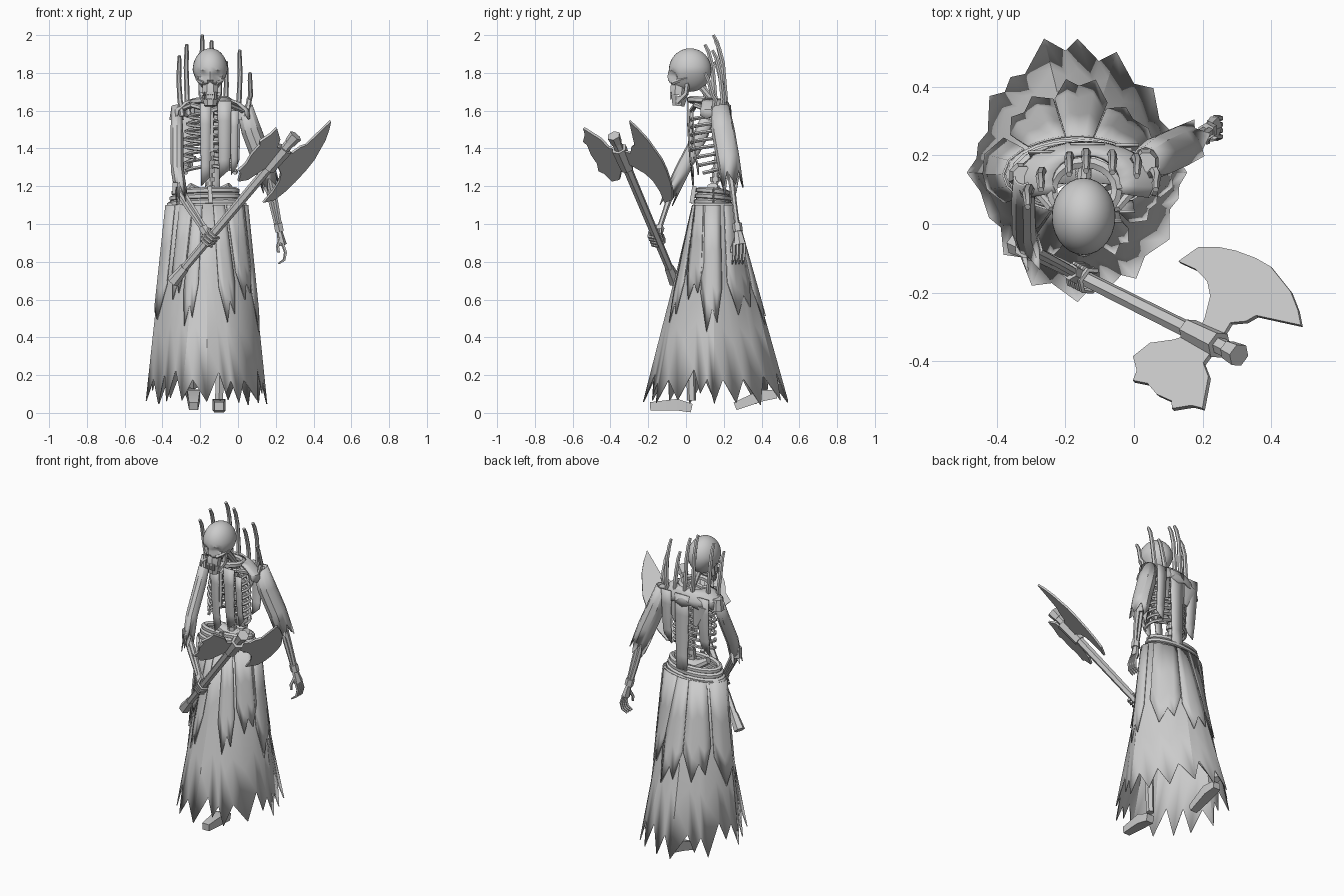
import bpy, bmesh, random
from math import sin, cos, pi, radians
from mathutils import Vector as V

random.seed(4)
cube = bpy.data.objects.get("Cube")
if cube:
    bpy.data.objects.remove(cube)

grey = bpy.data.materials.new("bone grey")
grey.use_nodes = True
grey.diffuse_color = (0.6, 0.6, 0.6, 1)
grey.node_tree.nodes["Principled BSDF"].inputs["Base Color"].default_value = (0.6, 0.6, 0.6, 1)


def finish(name, bm, angle=35):
    bmesh.ops.recalc_face_normals(bm, faces=bm.faces)
    me = bpy.data.meshes.new(name)
    bm.to_mesh(me)
    bm.free()
    me.materials.append(grey)
    ob = bpy.data.objects.new(name, me)
    bpy.context.collection.objects.link(ob)
    bpy.ops.object.select_all(action='DESELECT')
    ob.select_set(True)
    bpy.context.view_layer.objects.active = ob
    bpy.ops.object.shade_smooth_by_angle(angle=radians(angle))
    return ob


def thicken(ob, t=0.006):
    m = ob.modifiers.new("cloth thickness", 'SOLIDIFY')
    m.thickness = t
    return ob


def bridge(bm, rings, closed=True):
    for a, b in zip(rings, rings[1:]):
        n = len(a)
        for i in range(n if closed else n - 1):
            j = (i + 1) % n
            bm.faces.new((a[i], a[j], b[j], b[i]))


def tube(name, pts, radii, sides=6, flat=1.0, ref=(0, 1, 0), jag=0):
    """Loft rings along a path; jag > 0 leaves a torn open end."""
    bm, rings = bmesh.new(), []
    pts = [V(p) for p in pts]
    if not isinstance(radii, (list, tuple)):
        radii = [radii] * len(pts)
    for k, p in enumerate(pts):
        t = (pts[min(k + 1, len(pts) - 1)] - pts[max(k - 1, 0)]).normalized()
        a = t.cross(V(ref)).normalized()
        b = t.cross(a)
        ring = []
        for i in range(sides):
            w = 2 * pi * (i + 0.5) / sides
            q = p + a * cos(w) * radii[k] + b * sin(w) * radii[k] * flat
            if jag and k == len(pts) - 1:
                q += t * (jag if i % 2 else -jag * 0.5) * random.uniform(0.5, 1.2)
            ring.append(bm.verts.new(q))
        rings.append(ring)
    bridge(bm, rings)
    if not jag:
        bm.faces.new(rings[0])
        bm.faces.new(rings[-1])
    ob = finish(name, bm)
    return thicken(ob) if jag else ob


def plate(name, outline, origin, u, v, t):
    """Extrude a flat outline lying in the u, v plane."""
    u, v, origin = V(u), V(v), V(origin)
    n = u.cross(v).normalized() * t
    bm = bmesh.new()
    f = bm.faces.new([bm.verts.new(origin + u * a + v * b - n / 2) for a, b in outline])
    top = bmesh.ops.extrude_face_region(bm, geom=[f])
    bmesh.ops.translate(bm, vec=n, verts=[g for g in top['geom'] if isinstance(g, bmesh.types.BMVert)])
    return finish(name, bm)


# Flaring skirt: oval waist to a many-cornered torn hem (corner angle, radius)
corners = [(0, 0.32), (23, 0.3), (48, 0.33), (72, 0.375), (90, 0.395), (104, 0.405), (139, 0.34), (180, 0.325),
           (207, 0.29), (228, 0.325), (248, 0.36), (270, 0.38), (299, 0.355), (324, 0.335), (360, 0.32)]


def on_skirt(deg, z, grow=0):
    deg %= 360
    (a, ra), (b, rb) = next(p for p in zip(corners, corners[1:]) if deg <= p[1][0])
    hem = ra * rb * sin(radians(b - a)) / (ra * sin(radians(deg - a)) + rb * sin(radians(b - deg)))
    c, s = cos(radians(deg)), sin(radians(deg))
    waist = 1 / ((c / 0.21) ** 2 + (s / 0.103) ** 2) ** 0.5
    k = (1.11 - z) / 1.06
    r = waist + (hem - waist) * k + grow
    return (-0.165 + r * c, 0.145 + 0.005 * k + r * s, z)


hem = []
for (a, ra), (b, rb) in zip(corners, corners[1:]):
    hem += [(a, random.uniform(0.04, 0.07)), (a + (b - a) * 0.4, random.uniform(0.17, 0.24))]
    if b - a > 28:
        hem += [(a + (b - a) * 0.6, random.uniform(0.07, 0.13)), (a + (b - a) * 0.8, random.uniform(0.16, 0.22))]
bm = bmesh.new()
bridge(bm, [[bm.verts.new(on_skirt(w, 1.11 + (low - 1.11) * s)) for w, low in hem] for s in (0, 0.35, 0.7, 1)])
thicken(finish("skirt", bm, 20))

# Separate tapering panels over the skirt, each ending in torn points
for deg, half, tip in ((178, 24, 0.45), (222, 12, 0.6), (247, 11, 0.46), (300, 13, 0.48), (332, 15, 0.6),
                       (357, 13, 0.43), (42, 24, 0.52), (87, 20, 0.47), (129, 21, 0.5)):
    bm, rings = bmesh.new(), []
    for s in (0, 0.4, 0.75, 1):
        rings.append([bm.verts.new(on_skirt(deg + e * half, 1.1 + (tip - 1.1) * s * drop, 0.009))
                      for e, drop in ((-1, 0.7), (-0.4, 1), (0.1, 0.82), (0.5, 0.93), (1, 0.65))])
    bridge(bm, rings, False)
    thicken(finish("skirt_panel", bm))


# Waist belts
def ellipse(cx, cy, z, rx, ry, tilt, n=20):
    return [(cx + rx * cos(2 * pi * i / n), cy + ry * sin(2 * pi * i / n),
             z + tilt * cos(2 * pi * i / n + 1)) for i in range(n + 1)]


for k, z in enumerate((1.11, 1.14, 1.17)):
    tube("belt_%d" % k, ellipse(-0.172, 0.145, z, 0.185 - 0.01 * k, 0.09 - 0.006 * k, 0.01), 0.017, 6, 1, (0, 0, 1))
tube("belt_tail", [(-0.15, 0.045, 1.2), (-0.145, 0.03, 1.11)], 0.016, 4)

# Spine, pelvis and ribs
tube("spine", [(-0.15, 0.14, 1.08), (-0.15, 0.16, 1.3), (-0.145, 0.19, 1.48), (-0.145, 0.17, 1.62),
               (-0.148, 0.07, 1.74)], 0.02, 8, 1, (1, 0, 0))
for i in range(9):
    z = 1.18 + i * 0.045
    tube("vertebra", [(-0.148, 0.15 + i * 0.005, z), (-0.148, 0.15 + i * 0.005, z + 0.025)], 0.028, 6)
tube("pelvis", [(-0.26, 0.14, 1.2), (-0.2, 0.16, 1.16), (-0.1, 0.16, 1.16), (-0.04, 0.14, 1.2)],
     [0.03, 0.045, 0.045, 0.03], 8, 0.7, (0, 0, 1))
for side in (-1, 1):
    for i in range(8):
        z = 1.59 - i * 0.04
        wide = 0.1 + 0.038 * sin(pi * min(1, (i + 1) / 6) * 0.6)
        end = 1 if i < 5 else 0.8 - 0.1 * (i - 5)
        path = []
        for k in range(9):
            w = -pi / 2 + pi * k / 8 * end
            path.append((-0.145 + side * wide * cos(w), 0.118 - 0.09 * sin(w), z - 0.04 * k / 8))
        tube("rib", path, 0.01, 5, 1, (0, 0, 1))
    tube("collarbone", [(-0.145, 0.03, 1.6), (-0.145 + side * 0.1, 0.05, 1.63),
                        (-0.145 + side * 0.17, 0.13, 1.6)], 0.014, 6, 1, (0, 0, 1))
    tube("shoulder_blade", [(-0.145 + side * 0.1, 0.215, 1.58), (-0.145 + side * 0.07, 0.215, 1.44)],
         [0.05, 0.015], 5, 0.25)
tube("breastbone", [(-0.145, 0.028, 1.6), (-0.145, 0.024, 1.38)], 0.018, 5, 0.6)


# Torn cloth strips hanging from the shoulders
def strip(name, x, y, top, low, w, lean):
    bm, rings = bmesh.new(), []
    for k in range(5):
        s = k / 4
        z = top + (low - top) * s
        tear = 0.05 if k == 4 else 0
        rings.append([bm.verts.new((x + w * e * (1 - 0.25 * s), y + lean * s * s, z + tear * (e + 0.5)))
                      for e in (-0.5, 0, 0.5)])
    bridge(bm, rings, False)
    thicken(finish(name, bm), 0.008)


strip("front_strip_right", -0.172, 0.012, 1.64, 1.2, 0.06, 0.03)
strip("front_strip_left", -0.072, 0.012, 1.65, 1.24, 0.075, 0.03)
strip("front_shred", -0.02, 0.04, 1.6, 1.26, 0.045, 0.03)
strip("back_strip", -0.135, 0.238, 1.63, 1.1, 0.1, 0)
strip("back_shred_left", -0.02, 0.235, 1.63, 1.28, 0.07, -0.02)
strip("back_shred_right", -0.27, 0.215, 1.63, 1.25, 0.08, -0.03)

# Shoulder mantle, open at the front
bm, rings = bmesh.new(), []
for rx, ry, z in ((0.1, 0.08, 1.665), (0.15, 0.1, 1.645), (0.2, 0.115, 1.605), (0.205, 0.118, 1.575)):
    rings.append([bm.verts.new((-0.14 + rx * cos(w), 0.125 + ry * sin(w), z - (0.02 if i % 2 and z < 1.6 else 0)))
                  for i in range(15) for w in [radians(-25 + i * 230 / 14)]])
bridge(bm, rings, False)
thicken(finish("mantle", bm), 0.01)

# Collar and hooked spikes
tube("collar", ellipse(-0.145, 0.1, 1.65, 0.095, 0.08, 0.01), 0.018, 6, 1, (0, 0, 1))
for x, y, top in ((-0.295, 0.1, 1.89), (-0.26, 0.15, 1.95), (-0.185, 0.195, 2.0), (-0.14, 0.205, 1.97),
                  (-0.07, 0.2, 1.86), (-0.005, 0.19, 1.92), (0.045, 0.15, 1.8)):
    out = 0.1 * (x + 0.14)
    tube("collar_spike", [(x, y - 0.01, 1.57), (x + out * 0.8, y + 0.005, 1.66), (x + out * 1.2, y - 0.01, top - 0.12),
                          (x + out, y - 0.03, top - 0.04), (x + out, y - 0.05, top)],
         [0.015, 0.014, 0.013, 0.012, 0.009], 6, 1, (1, 0, 0))

# Skull with sunken eye sockets and nose
bm = bmesh.new()
bmesh.ops.create_uvsphere(bm, u_segments=28, v_segments=20, radius=1)
for v in bm.verts:
    c = v.co
    c.x, c.y, c.z = c.x * 0.093 * (1 - 0.25 * max(0, -c.z)), c.y * 0.113, c.z * 0.115
    if c.y < 0 and c.z < 0:
        c.y *= 1 + 0.25 * min(1, -c.z / 0.08)
    for ex, ez, r in ((-0.038, -0.03, 0.03), (0.038, -0.03, 0.03), (0, -0.075, 0.016)):
        d = ((c.x - ex) ** 2 + (c.z - ez) ** 2) ** 0.5
        if c.y < 0 and d < r:
            c.y += 0.03 * (1 - (d / r) ** 2)
    v.co = c + V((-0.147, 0.022, 1.815))
finish("skull", bm)
tube("upper_jaw", [(-0.147, -0.03, 1.75), (-0.147, -0.038, 1.725), (-0.147, -0.042, 1.682)],
     [0.04, 0.045, 0.042], 8, 1.05)
tube("lower_jaw", [(-0.147, -0.035, 1.678), (-0.147, -0.04, 1.625)], [0.046, 0.034], 8, 1)
for side in (-1, 1):
    x = -0.147 + side * 0.05
    tube("jaw_hinge", [(x, 0.01, 1.76), (x, 0.0, 1.69), (x - side * 0.02, -0.045, 1.645)], 0.014, 5, 1, (1, 0, 0))
    tube("cheekbone", [(x + side * 0.02, 0.01, 1.775), (x + side * 0.01, -0.04, 1.758), (x - side * 0.015, -0.07, 1.745)],
         0.011, 5, 1, (0, 0, 1))
for i in range(6):
    x = -0.177 + i * 0.012
    tube("tooth", [(x, -0.08, 1.7), (x, -0.08, 1.66)], 0.005, 4)

# Arms: upper bone, forearm, torn sleeve, cuff
arms = {"right": [(-0.325, 0.14, 1.59), (-0.32, -0.07, 1.19), (-0.165, -0.15, 0.95)],
        "left": [(0.035, 0.18, 1.59), (0.155, 0.235, 1.27), (0.22, 0.275, 0.96)]}
for side, (s, e, h) in arms.items():
    s, e, h = V(s), V(e), V(h)
    tube(side + "_shoulder", [s + V((0, 0, 0.03)), s - V((0, 0, 0.04))], [0.03, 0.042], 8)
    tube(side + "_upper_arm", [s, s.lerp(e, 0.5), e], [0.026, 0.02, 0.026], 6)
    for k in (-1, 1):
        o = V((0.013 * k, 0, 0))
        tube(side + "_forearm", [e + o, e.lerp(h, 0.5) + o, h + o * 0.5], [0.018, 0.014, 0.014], 6)
    tube(side + "_elbow", [e + V((0, 0, 0.03)), e - V((0, 0, 0.03))], 0.03, 6)
    r = 0.056 if side == "left" else 0.036
    tube(side + "_sleeve", [s + V((0, 0, 0.03)), s.lerp(e, 0.3), s.lerp(e, 0.75), e.lerp(h, 0.12)],
         [r * 0.8, r, r, r * 0.95], 10, 1.1, (0, 1, 0), 0.07)
    tube(side + "_cuff", [h.lerp(e, 0.14), h], 0.026, 6)

# Battle axe shaft
foot, head = V((-0.34, -0.06, 0.7)), V((0.3, -0.38, 1.46))
along = (head - foot).normalized()
edge = V((0.59, 0.79, -0.15))
for name, a, b, radii in (("shaft", 0, 1, [0.021, 0.026]), ("pommel", -0.01, 0.09, [0.034, 0.026]),
                          ("crown", 0.96, 1.01, [0.03, 0.036]), ("socket", 0.78, 0.92, [0.036, 0.042])):
    tube("axe_" + name, [foot.lerp(head, a), foot.lerp(head, b)], radii, 6, 1, edge)
# Axe blades
hub = V((0.216, -0.338, 1.36))
plate("axe_main_blade", [(-0.05, 0), (-0.06, 0.05), (-0.1, 0.12), (-0.148, 0.155), (-0.22, 0.172), (-0.3, 0.17),
                         (-0.267, 0.235), (-0.2, 0.262), (-0.128, 0.276), (-0.04, 0.283), (0.034, 0.28),
                         (0.167, 0.24), (0.24, 0.2), (0.29, 0.163), (0.11, 0.129), (0.09, 0.1), (0.04, 0.075),
                         (0.05, 0)], hub, along, edge, 0.012)
plate("axe_back_blade", [(0.05, 0), (0.05, -0.07), (0.104, -0.1), (0.165, -0.193), (0.12, -0.2), (0.06, -0.235),
                         (0.04, -0.215), (-0.03, -0.217), (-0.09, -0.2), (-0.148, -0.212), (-0.16, -0.18),
                         (-0.21, -0.147), (-0.186, -0.088), (-0.11, -0.046), (-0.06, 0)], hub, along, edge, 0.014)

# Right hand gripping the shaft
grip = foot.lerp(head, 0.3)
side_dir = along.cross(edge)
for i in range(4):
    c = grip + along * (i - 1.5) * 0.02
    ring = [c + (edge * cos(w) + side_dir * sin(w)) * 0.036 for w in [radians(60 * k) for k in range(6)]]
    tube("right_finger", ring, 0.009, 5, 1, along)
tube("right_palm", [arms["right"][2], grip + side_dir * 0.025], [0.024, 0.03], 6, 0.7)

# Left hand hanging with curled fingers
tube("left_palm", [(0.22, 0.275, 0.96), (0.235, 0.285, 0.89)], [0.022, 0.034], 6, 0.7, (1, 0, 0))
for i in range(4):
    y = 0.255 + i * 0.018
    tube("left_finger", [(0.235, y, 0.9), (0.252, y, 0.85), (0.245, y - 0.005, 0.81), (0.215, y - 0.01, 0.79)],
         [0.009, 0.009, 0.008, 0.005], 5)
tube("left_thumb", [(0.225, 0.265, 0.93), (0.21, 0.245, 0.88), (0.215, 0.24, 0.85)], 0.009, 5)

# Leg bones and striding feet
for side, hip, knee, heel, toe in (("left", (-0.09, 0.14, 1.12), (-0.09, 0.02, 0.6), (-0.1, 0.03, 0.025), (-0.1, -0.19, 0.035)),
                                   ("right", (-0.22, 0.14, 1.12), (-0.23, 0.15, 0.6), (-0.235, 0.48, 0.1), (-0.235, 0.26, 0.035))):
    tube(side + "_thigh", [hip, knee], [0.035, 0.028], 6)
    tube(side + "_shin", [knee, V(heel) + V((0, 0, 0.04))], [0.03, 0.024], 6)
    mid = V(heel).lerp(V(toe), 0.35) + V((0, 0, 0.015))
    tube(side + "_foot", [heel, mid, toe], [0.036, 0.048, 0.034], 4, 0.9, (0, 0, 1))
